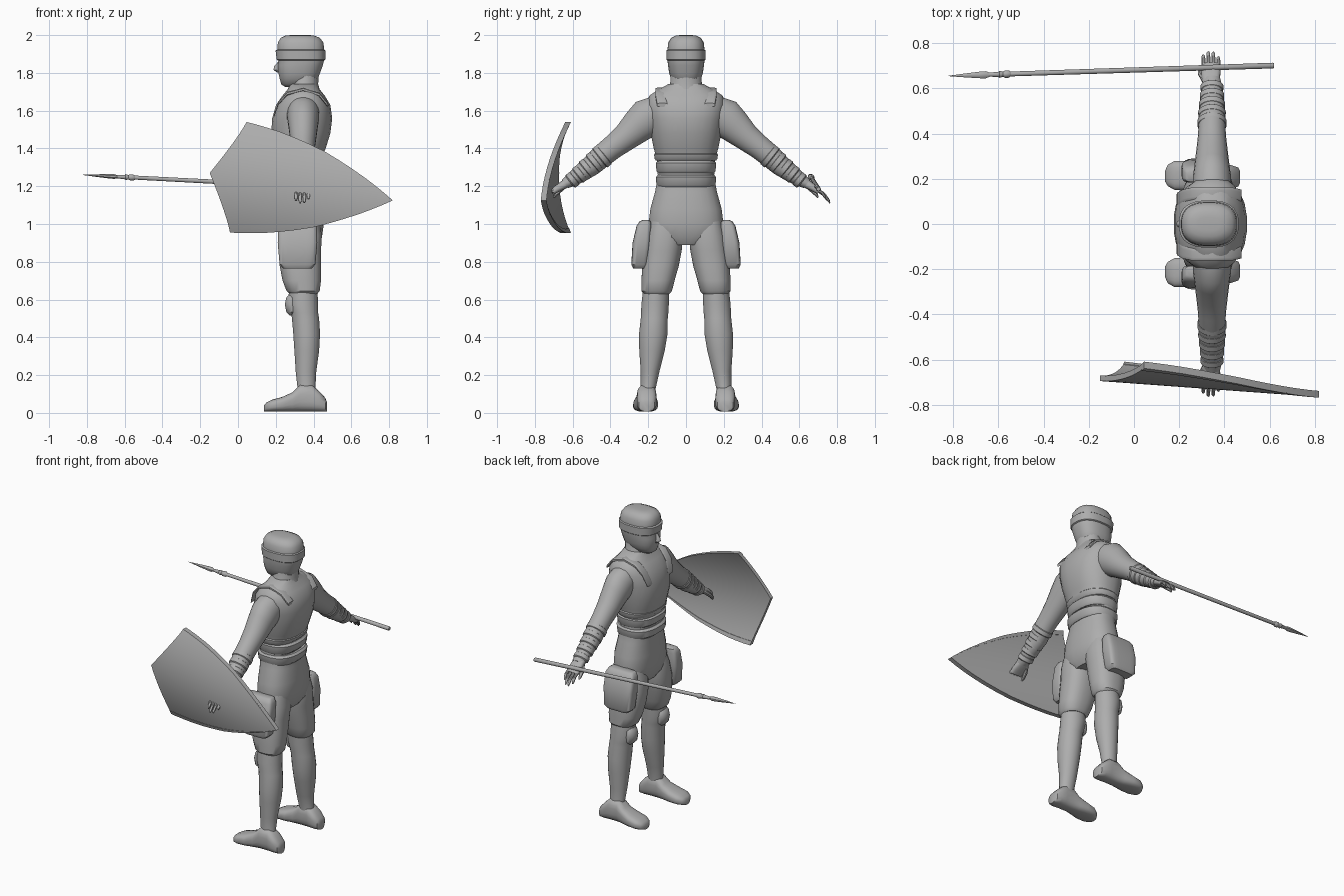
import bpy, bmesh, math
from mathutils import Vector

grey = bpy.data.materials.new("plain grey")
grey.diffuse_color = (0.42, 0.42, 0.42, 1)
X, Y, Z = Vector((1, 0, 0)), Vector((0, 1, 0)), Vector((0, 0, 1))


def finish(name, bm):
    bmesh.ops.recalc_face_normals(bm, faces=bm.faces)
    me = bpy.data.meshes.new(name)
    bm.to_mesh(me)
    bm.free()
    ob = bpy.data.objects.new(name, me)
    bpy.context.collection.objects.link(ob)
    me.materials.append(grey)
    return ob


def loft(name, rings, a, b, n=24, p=2.0):
    """Skin rings of (centre x, y, z, radius along a, radius along b); p squares them off."""
    bm = bmesh.new()
    rows = []
    for x, y, z, ra, rb in rings:
        row = []
        for i in range(n):
            t = 2 * math.pi * (i + 0.5) / n
            c, s = math.cos(t), math.sin(t)
            u = math.copysign(abs(c) ** (2 / p), c) * ra
            v = math.copysign(abs(s) ** (2 / p), s) * rb
            row.append(bm.verts.new(Vector((x, y, z)) + a * u + b * v))
        rows.append(row)
    for r, q in zip(rows, rows[1:]):
        for i in range(n):
            j = (i + 1) % n
            bm.faces.new((r[i], r[j], q[j], q[i]))
    bm.faces.new(rows[0])
    bm.faces.new(rows[-1])
    return finish(name, bm)


def upright(name, spec, cy=0, p=2.0):
    """Loft up z from (z, front x, back x, y centre, y radius)."""
    return loft(name, [((f + k) / 2, cy + c, z, (k - f) / 2, r)
                       for z, f, k, c, r in spec], X, Y, p=p)


# Torso with hips and vest
upright("torso", [
    (0.89, .25, .42, 0, .10), (0.93, .225, .445, 0, .19), (1.00, .215, .455, 0, .20),
    (1.08, .215, .455, 0, .19), (1.17, .22, .44, 0, .165), (1.25, .215, .43, 0, .15),
    (1.34, .205, .44, 0, .155), (1.40, .19, .465, 0, .172), (1.48, .175, .49, 0, .188),
    (1.56, .18, .50, 0, .20), (1.63, .20, .49, 0, .21), (1.68, .235, .46, 0, .195),
    (1.71, .26, .435, 0, .15), (1.74, .275, .42, 0, .095)], p=2.4)

# Padded waist bands
for i, (lo, hi, r) in enumerate([(1.195, 1.26, .158), (1.27, 1.335, .158), (1.335, 1.38, .168)]):
    upright(f"waist_band_{i + 1}", [
        (lo, .215, .44, 0, r - .008), (lo + .012, .20, .452, 0, r),
        (hi - .012, .196, .458, 0, r + .002), (hi, .21, .445, 0, r - .008)], p=2.4)

# Neck, head and headband
upright("neck", [(1.69, .26, .44, 0, .11), (1.74, .275, .425, 0, .085),
                 (1.84, .29, .43, 0, .078)])
upright("head", [
    (1.725, .25, .36, 0, .035), (1.74, .228, .40, 0, .06), (1.77, .22, .425, 0, .08),
    (1.80, .213, .435, 0, .09), (1.84, .21, .45, 0, .096), (1.87, .215, .457, 0, .099),
    (1.92, .208, .458, 0, .099), (1.96, .21, .453, 0, .095), (1.985, .225, .435, 0, .08),
    (1.997, .25, .405, 0, .055), (2.0, .28, .38, 0, .03)], p=2.5)
upright("headband", [(1.865, .212, .457, 0, .099), (1.87, .204, .463, 0, .105),
                     (1.918, .198, .464, 0, .105), (1.923, .206, .458, 0, .099)], p=2.5)
loft("nose", [(.222, 0, 1.862, .008, .01), (.207, 0, 1.835, .016, .013),
              (.205, 0, 1.815, .018, .017), (.22, 0, 1.802, .012, .014)], X, Y, 10)

for s, side in ((1, "left"), (-1, "right")):
    # Leg: baggy shorts, then shin
    upright(f"{side}_shorts_leg", [
        (0.63, .275, .42, .155, .068), (0.645, .257, .433, .155, .081),
        (0.70, .235, .44, .148, .088), (0.78, .22, .44, .135, .098),
        (0.86, .215, .44, .122, .1), (0.94, .225, .445, .112, .098),
        (1.02, .25, .43, .105, .085)] if s > 0 else [
        (z, f, k, -c, r) for z, f, k, c, r in (
            (0.63, .275, .42, .155, .068), (0.645, .257, .433, .155, .081),
            (0.70, .235, .44, .148, .088), (0.78, .22, .44, .135, .098),
            (0.86, .215, .44, .122, .1), (0.94, .225, .445, .112, .098),
            (1.02, .25, .43, .105, .085))], p=2.4)
    upright(f"{side}_shin", [(z, f, k, s * c, r) for z, f, k, c, r in (
        (0.06, .31, .425, .205, .045), (0.13, .315, .41, .2, .04),
        (0.22, .305, .415, .19, .05), (0.33, .298, .43, .18, .068),
        (0.42, .292, .435, .173, .076), (0.50, .285, .43, .168, .072),
        (0.53, .28, .425, .166, .073), (0.58, .265, .425, .163, .073),
        (0.66, .27, .42, .157, .07))])
    # Knee pad
    loft(f"{side}_knee_pad", [(.285, s * .165, z, a, b) for z, a, b in (
        (0.515, .01, .02), (0.535, .03, .045), (0.575, .038, .05),
        (0.61, .03, .045), (0.63, .01, .02))], X, Y, 14)
    # Foot from heel to toe, as (x, top, half width, outward shift)
    loft(f"{side}_foot", [(x, s * (.208 + o), t / 2 + .003, w, t / 2 - .003) for x, t, w, o in (
        (.47, .06, .025, 0), (.462, .08, .042, 0), (.43, .115, .053, 0),
        (.39, .15, .052, 0), (.33, .15, .052, 0), (.29, .11, .056, .002),
        (.235, .085, .066, .005), (.18, .07, .065, .007), (.15, .055, .048, .007),
        (.138, .04, .025, .004))], Y, Z, 20, 2.8)
    # Thigh pouch
    loft(f"{side}_pouch", [(.315, s * y, z, a, b) for z, y, a, b in (
        (0.765, .245, .075, .034), (0.785, .245, .095, .045), (0.90, .235, .105, .048),
        (0.99, .222, .102, .04), (1.015, .215, .09, .03), (1.02, .212, .08, .02))], X, Y, 24, 5)
    # Shoulder strap of the vest
    loft(f"{side}_shoulder_strap", [(x, s * y, z, .028, .010) for x, y, z in (
        (.19, .11, 1.57), (.215, .125, 1.64), (.26, .135, 1.69), (.345, .135, 1.712),
        (.43, .135, 1.685), (.475, .125, 1.63))], Y, (Z + X * .1).normalized(), 12, 4)

    # Arm, sloping down and outward
    down = Vector((0, s * .78, -.62)).normalized()
    across = Vector((0, s * .62, .78)).normalized()
    loft(f"{side}_arm", [(.345, s * y, z, a, b) for y, z, a, b in (
        (.14, 1.60, .085, .09), (.20, 1.565, .085, .105), (.255, 1.52, .078, .092),
        (.32, 1.46, .07, .074), (.39, 1.405, .062, .064), (.44, 1.365, .06, .062),
        (.50, 1.31, .056, .056), (.56, 1.265, .05, .047), (.61, 1.23, .043, .035),
        (.64, 1.212, .038, .028))], X, across)
    # Wrapped forearm bands
    for i in range(5):
        y, z = .445 + i * .039, 1.358 - i * .031
        r = .061 - i * .0035
        loft(f"{side}_forearm_band_{i + 1}",
             [(.345, s * (y + d * .78), z - d * .62, r + e, r - i * .002 + e)
              for d, e in ((-.019, -.004), (-.013, .003), (.012, .004), (.019, -.004))],
             X, across)
    # Hand: palm, four fingers and thumb
    loft(f"{side}_palm", [(.34, s * y, z, a, b) for y, z, a, b in (
        (.61, 1.228, .034, .022), (.64, 1.212, .040, .024), (.68, 1.188, .044, .02),
        (.705, 1.17, .042, .015))], X, across, 16, 2.8)
    for i in range(4):
        x, e = .307 + i * .022, (.0, .014, .012, -.008)[i]
        loft(f"{side}_finger_{i + 1}", [(x, s * y, z, r, r) for y, z, r in (
            (.69, 1.182, .010), (.725 + e / 2, 1.162 - e / 2, .0095),
            (.742 + e, 1.138 - e, .008), (.748 + e, 1.125 - e, .004))], X, across, 8)
    loft(f"{side}_thumb", [(x, s * y, z, r, r) for x, y, z, r in (
        (.315, .63, 1.212, .014), (.295, .665, 1.18, .013),
        (.292, .69, 1.155, .010), (.294, .70, 1.14, .005))], X, across, 8)

# Spear: shaft, collars and leaf-shaped head along one sloping line


def spear(name, spec, n=12, flat=1):
    loft(name, [(x, .655 + (x + .82) * .032, 1.26 - (x + .82) * .052, r, r * flat)
                for x, r in spec], Y, Z, n)


spear("spear_shaft", [(.62, .010), (.615, .013), (-.56, .011), (-.60, .010)])
spear("spear_collar", [(-.545, .011), (-.555, .017), (-.57, .017), (-.58, .012),
                       (-.595, .016), (-.60, .012), (-.655, .008)])
spear("spear_head", [(-.63, .006), (-.655, .017), (-.68, .016), (-.75, .009), (-.82, .001)], 8, .8)

# Shield: outline heights above and below the long axis, bowed outward
TOP = [(0, 0), (.04, .07), (.08, .14), (.115, .215), (.153, .296), (.23, .288), (.33, .272),
       (.45, .245), (.58, .205), (.70, .155), (.82, .095), (.91, .045), (.98, 0)]


def shield_point(u, d, back):
    y = -.695 - .072 * u + .8 * d * d + back
    return (-.15 + .989 * u + .148 * d, y, 1.27 - .148 * u + .989 * d)


def shield_skin(name, f0, f1, offset, thick):
    """Patch between two fractions of the outline height, given thickness."""
    bm = bmesh.new()
    grid = []
    for k in range(13):
        # columns run from the notched front edge to the tip
        t = k / 12
        row = []
        for j in range(17):
            f = f0 + (f1 - f0) * j / 16
            h = abs(f)
            # front edge sweeps back with height, upper curve narrows to the tip
            u0 = .153 * (1 - (1 - h) ** 1.15) if h < 1 else .153
            d0 = .296 * h
            i = 4 + t * 8
            a = min(int(i), 11)
            ue = TOP[a][0] + (TOP[a + 1][0] - TOP[a][0]) * (i - a)
            de = TOP[a][1] + (TOP[a + 1][1] - TOP[a][1]) * (i - a)
            u = ue + (u0 - .153) * (1 - t)
            d = math.copysign(d0 * de / .296, f)
            row.append(bm.verts.new(shield_point(u, d, offset)))
        grid.append(row)
    for r, q in zip(grid, grid[1:]):
        for j in range(16):
            bm.faces.new((r[j], r[j + 1], q[j + 1], q[j]))
    bmesh.ops.remove_doubles(bm, verts=bm.verts, dist=.0005)
    front = bm.faces[:]
    ext = bmesh.ops.extrude_face_region(bm, geom=front, use_keep_orig=True)
    bmesh.ops.translate(bm, vec=(0, thick, 0),
                        verts=[v for v in ext["geom"] if isinstance(v, bmesh.types.BMVert)])
    return finish(name, bm)


shield_skin("shield_board", -1, 1, 0, .024)
for f, n in ((1, "upper"), (-1, "lower")):
    shield_skin(f"shield_{n}_rim", f * .92, f, -.003, .03)

# Smooth shading with sharp creases kept
bpy.ops.object.select_all(action='DESELECT')
for ob in bpy.context.scene.objects:
    ob.select_set(True)
bpy.context.view_layer.objects.active = ob
bpy.ops.object.shade_smooth_by_angle(angle=math.radians(40))
